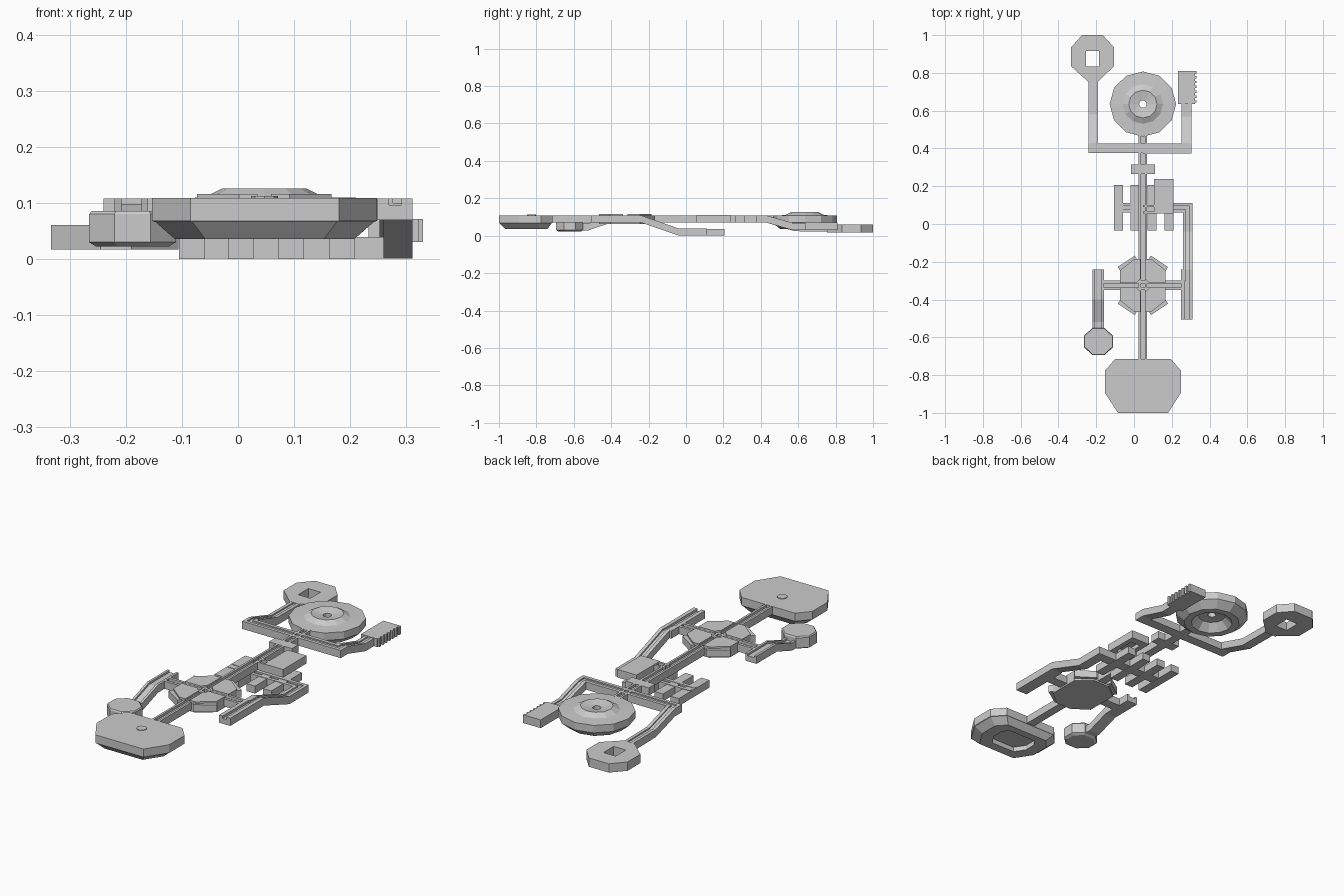
import bpy, bmesh, math
from mathutils import Vector

if "Cube" in bpy.data.objects:
    bpy.data.objects.remove(bpy.data.objects["Cube"])

grey = bpy.data.materials.new("light_grey")
grey.diffuse_color = (0.6, 0.6, 0.6, 1)
grey.use_nodes = True
grey.node_tree.nodes["Principled BSDF"].inputs["Base Color"].default_value = grey.diffuse_color


def finish(name, bm):
    bmesh.ops.recalc_face_normals(bm, faces=bm.faces)
    me = bpy.data.meshes.new(name)
    bm.to_mesh(me)
    bm.free()
    me.materials.append(grey)
    ob = bpy.data.objects.new(name, me)
    bpy.context.collection.objects.link(ob)
    return ob


def loft(name, rings, cap=True, closed=False):
    """Skin equal-length rings of points."""
    bm = bmesh.new()
    vs = [[bm.verts.new(p) for p in r] for r in rings]
    n = len(vs[0])
    pairs = list(zip(vs, vs[1:])) + ([(vs[-1], vs[0])] if closed else [])
    for a, b in pairs:
        for i in range(n):
            j = (i + 1) % n
            bm.faces.new((a[i], a[j], b[j], b[i]))
    if cap and not closed:
        bm.faces.new(vs[0])
        bm.faces.new(vs[-1])
    return finish(name, bm)


def prism(name, pts, z0, z1):
    return loft(name, [[(x, y, z) for x, y in pts] for z in (z0, z1)])


def box(name, x0, x1, y0, y1, z0, z1):
    return prism(name, [(x0, y0), (x1, y0), (x1, y1), (x0, y1)], z0, z1)


def corridor(name, path, w, t=0.011, d=0.012, h=0.038):
    """Mitred sweep of a beam with a narrow trench along its top; path z is the top."""
    P = [Vector(p) for p in path]
    sec = [(-w, -h), (-w, 0), (-t, 0), (-t, -d), (t, -d), (t, 0), (w, 0), (w, -h)]
    rings = []
    for i, p in enumerate(P):
        a = (p - P[i - 1]).xy.normalized() if i else None
        b = (P[i + 1] - p).xy.normalized() if i < len(P) - 1 else None
        a, b = a or b, b or a
        na, nb = Vector((a.y, -a.x)), Vector((b.y, -b.x))
        m = (na + nb).normalized()
        m = m / m.dot(na)
        rings.append([(p.x + m.x * u, p.y + m.y * u, p.z + v) for u, v in sec])
    return loft(name, rings)


def cut(ob, cutter):
    mod = ob.modifiers.new("cut", 'BOOLEAN')
    mod.operation = 'DIFFERENCE'
    mod.solver = 'EXACT'
    mod.object = cutter
    cutter.hide_render = True
    cutter.hide_viewport = False
    cutter.display_type = 'WIRE'
    bpy.context.view_layer.objects.active = ob
    bpy.ops.object.modifier_apply(modifier="cut")
    bpy.data.objects.remove(cutter)


CX, T = 0.047, 0.108   # spine position, upper deck height

# long spine
corridor("spine", [(CX, -0.82, T), (CX, 0.5, T)], 0.022)

# rear disc: turned profile with domed top, hollow underside and centre hole
prof = [(0.02, 0.116), (0.075, 0.126), (0.107, 0.11), (0.176, 0.107), (0.176, 0.07),
        (0.135, 0.036), (0.1, 0.036), (0.065, 0.075), (0.02, 0.08)]
N = 12
rings = []
for k in range(N):
    a = 2 * math.pi * k / N
    rings.append([(CX + r * math.cos(a), 0.635 + r * 0.98 * math.sin(a), z) for r, z in prof])
loft("rear_disc", rings, closed=True)

# rear fork corridors
corridor("rear_left_corridor", [(CX, 0.4, T), (-0.215, 0.4, T), (-0.215, 0.43, T),
                                (-0.215, 0.58, 0.062), (-0.215, 0.78, 0.06)], 0.025, t=0.009, d=0.006)
corridor("rear_right_corridor", [(CX, 0.4, T), (0.278, 0.4, T), (0.278, 0.43, T),
                                 (0.278, 0.57, 0.068), (0.278, 0.65, 0.068)], 0.026, t=0.009, d=0.006)

# octagon pad with square hole
pad = prism("rear_octagon", [(-0.275, 1.0), (-0.165, 1.0), (-0.106, 0.935), (-0.106, 0.835),
                             (-0.19, 0.755), (-0.245, 0.755), (-0.333, 0.835), (-0.333, 0.935)], 0.017, 0.061)
cut(pad, box("hole_cutter", -0.253, -0.186, 0.835, 0.915, -0.1, 0.2))

# ribbed room
box("rear_room", 0.233, 0.322, 0.635, 0.81, 0.03, 0.071)
for i in range(7):
    y = 0.642 + i * 0.0258
    box("room_rib", 0.32, 0.33, y, y + 0.013, 0.03, 0.071)

# small room on the spine
box("spine_room", -0.016, 0.112, 0.265, 0.315, 0.07, T)

# side room with hollow underside, linked to the spine
room = box("side_room", 0.105, 0.21, 0.055, 0.238, 0.07, T + 0.002)
cut(room, box("room_cutter", 0.13, 0.185, 0.09, 0.2, 0.0, 0.09))
corridor("side_room_link", [(CX, 0.078, T), (0.12, 0.078, T)], 0.022)

# lower deck grid of cells
for x in (-0.082, 0.005, 0.095, 0.185):
    box("grid_cell", x - 0.023, x + 0.023, -0.035, 0.206, 0.0, 0.037)

# corridor from grid, up to the right wing of the hub
corridor("grid_ramp", [(-0.1, 0.086, 0.039), (0.285, 0.086, 0.039), (0.285, -0.04, 0.039),
                       (0.285, -0.24, T), (0.285, -0.3, T)], 0.026, t=0.009, d=0.008)
corridor("right_wing", [(0.28, -0.24, T), (0.28, -0.505, T)], 0.031)

# central hub: base, four raised quadrants, four diagonal plates
HY = -0.325
half = [(0.12, 0.08), (0.045, 0.14)]
oct8 = half + [(-x, y) for x, y in half[::-1]]
oct8 += [(-x, -y) for x, y in oct8]
prism("hub_base", [(CX + x, HY + y) for x, y in oct8], 0.062, 0.096)
for sx in (1, -1):
    for sy in (1, -1):
        quad = [(0.012, 0.035), (0.035, 0.012), (0.12, 0.012), (0.12, 0.08), (0.045, 0.14), (0.012, 0.14)]
        prism("hub_quadrant", [(CX + sx * x, HY + sy * y) for x, y in quad], 0.09, 0.116)
        plate = [(0.125, 0.085), (0.035, 0.145), (0.022, 0.125), (0.112, 0.065)]
        prism("hub_plate", [(CX + sx * (x + 0.008), HY + sy * (y + 0.012)) for x, y in plate], 0.072, T)
corridor("hub_crossbar", [(-0.17, HY, T), (0.26, HY, T)], 0.025)

# left wing, ramping down to the small octagon
corridor("left_wing", [(-0.19, -0.24, T), (-0.19, -0.4, T), (-0.19, -0.52, 0.067),
                       (-0.19, -0.58, 0.067)], 0.03, t=0.018, d=0.01)
rings = []
for r, z in ((0.074, 0.022), (0.089, 0.03), (0.089, 0.08), (0.084, 0.086)):
    rings.append([(-0.188 + r * 0.94 * math.cos(a), -0.622 + r * 0.88 * math.sin(a), z)
                  for a in [math.pi / 8 + k * math.pi / 4 for k in range(8)]])
loft("left_octagon", rings)

# front hall: chamfered slab over a tapered, hollow base
hall = [(-0.085, -1.0), (0.18, -1.0), (0.248, -0.895), (0.248, -0.775), (0.195, -0.715),
        (-0.1, -0.715), (-0.153, -0.775), (-0.153, -0.895)]


def shrink(s, z):
    return [(CX + (x - CX) * s, -0.84 + (y + 0.84) * s, z) for x, y in hall]


base = loft("front_hall", [shrink(0.8, 0.036), shrink(0.88, 0.05), shrink(0.97, 0.066),
                           shrink(1, 0.068), shrink(1, 0.109)])
cut(base, loft("hall_cutter", [shrink(0.5, 0.0), shrink(0.5, 0.06)]))

# small round boss where the spine ends
boss = [[(CX + 0.024 * math.cos(k * math.pi / 4), -0.825 + 0.024 * math.sin(k * math.pi / 4), z)
         for k in range(8)] for z in (0.1, 0.112)]
loft("hall_boss", boss)
